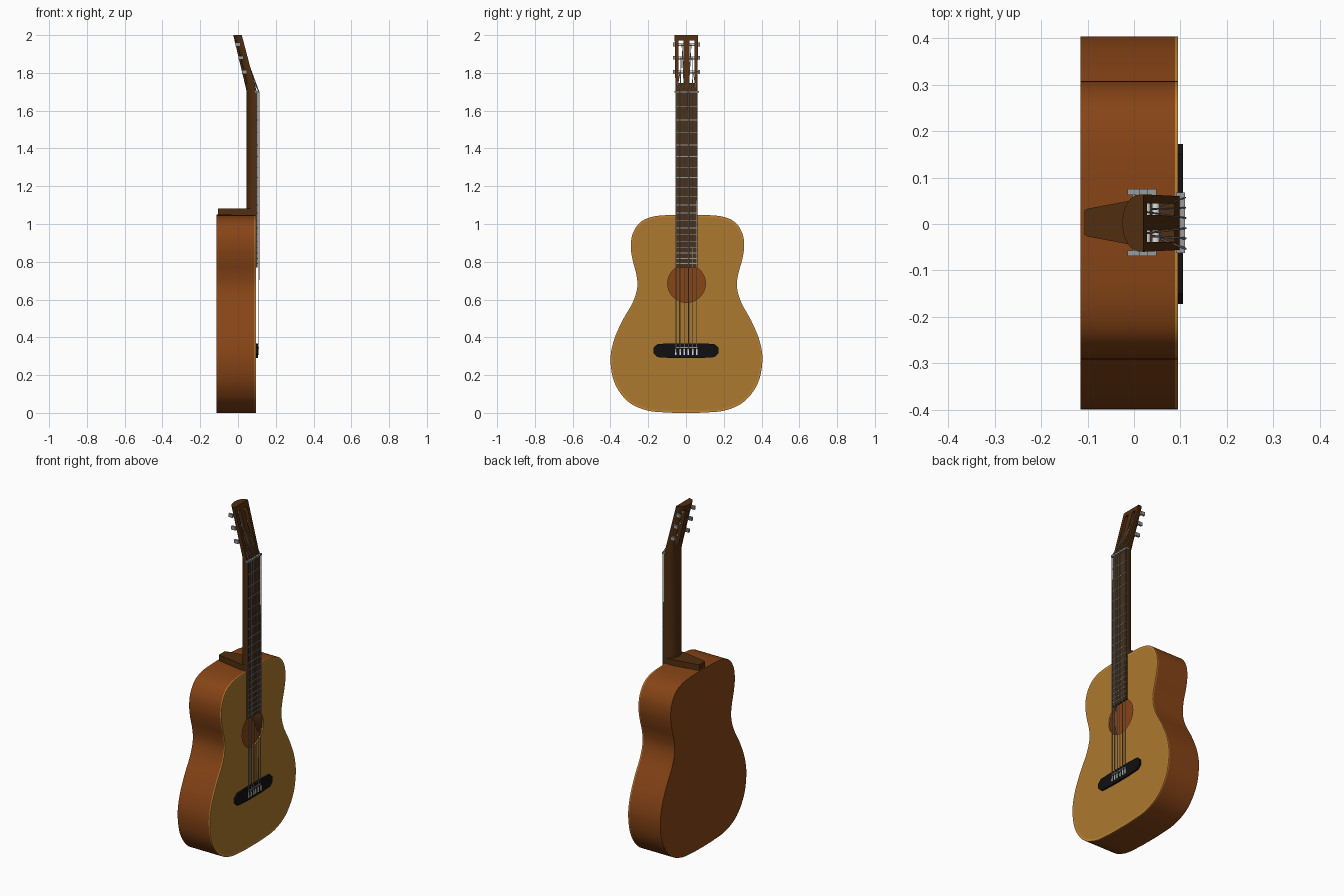
import bpy
import math

if "Cube" in bpy.data.objects:
    bpy.data.objects.remove(bpy.data.objects["Cube"])


def material(name, r, g, b):
    m = bpy.data.materials.new(name)
    m.use_nodes = True
    m.diffuse_color = (r, g, b, 1)
    m.node_tree.nodes["Principled BSDF"].inputs["Base Color"].default_value = (r, g, b, 1)
    return m


SIDE = material("reddish side wood", 0.24, 0.058, 0.008)
TOP = material("golden top wood", 0.42, 0.19, 0.028)
BINDING = material("amber binding", 0.52, 0.23, 0.035)
NECK = material("dark neck wood", 0.08, 0.027, 0.005)
BOARD = material("fretboard wood", 0.07, 0.032, 0.012)
BLACK = material("black bridge", 0.005, 0.005, 0.005)
METAL = material("grey metal", 0.33, 0.33, 0.33)
WHITE = material("pale rollers", 0.75, 0.75, 0.72)


def loft(name, rings, mats, rule=None, caps=(True, True)):
    """Skin a list of equal-length rings; rule gives a material slot per band."""
    n = len(rings[0])
    verts = [p for ring in rings for p in ring]
    faces, slots = [], []
    for k in range(len(rings) - 1):
        for i in range(n):
            j = (i + 1) % n
            faces.append((k * n + i, k * n + j, (k + 1) * n + j, (k + 1) * n + i))
            slots.append(rule[k] if rule else 0)
    if caps[0]:
        faces.append(tuple(reversed(range(n))))
        slots.append(0)
    if caps[1]:
        faces.append(tuple(range((len(rings) - 1) * n, len(rings) * n)))
        slots.append(rule[-1] if rule else 0)
    me = bpy.data.meshes.new(name)
    me.from_pydata(verts, [], faces)
    for m in mats:
        me.materials.append(m)
    for poly, s in zip(me.polygons, slots):
        poly.material_index = s
    ob = bpy.data.objects.new(name, me)
    bpy.context.collection.objects.link(ob)
    return ob


def plate(name, outline, x0, x1, mat):
    """Extrude a (y, z) outline along x."""
    return loft(name, [[(x, y, z) for y, z in outline] for x in (x0, x1)], [mat])


def box(name, centre, size, mat):
    (x, y, z), (a, b, c) = centre, [s / 2 for s in size]
    return plate(name, [(y - b, z - c), (y + b, z - c), (y + b, z + c), (y - b, z + c)],
                 x - a, x + a, mat)


def rod(name, x, z, y0, y1, radius, mat):
    """Cylinder lying along y."""
    rings = [[(x + radius * math.cos(t * math.tau / 12), y, z - radius * math.sin(t * math.tau / 12))
              for t in range(12)] for y in sorted((y0, y1))]
    return loft(name, rings, [mat])


def smooth_path(pts, steps):
    """Catmull-Rom curve through points, without the end guides."""
    out = []
    for a, b, c, d in zip(pts, pts[1:], pts[2:], pts[3:]):
        for s in range(steps):
            t = s / steps
            out.append(tuple(0.5 * (2 * q + (r - p) * t + (2 * p - 5 * q + 4 * r - u) * t * t
                                    + (3 * q - p - 3 * r + u) * t ** 3)
                             for p, q, r, u in zip(a, b, c, d)))
    return out


# Body outline: right half as a curve, mirrored, with a slight lean
half = [(-.1, .002), (0, 0), (.1, .002), (.21, .014), (.31, .062), (.38, .16), (.402, .28),
        (.385, .385), (.34, .49), (.287, .585), (.264, .665), (.27, .735), (.29, .81),
        (.3, .88), (.29, .95), (.25, 1.01), (.18, 1.04), (.08, 1.048), (0, 1.049), (-.08, 1.048)]
curve = smooth_path(half, 5) + [(0, 1.049)]
outline = curve + [(-y, z) for y, z in reversed(curve[1:-1])]
outline = [(y + 0.009 * z, z) for y, z in outline]

HOLE_Y, HOLE_Z, HOLE_R = 0.003, 0.685, 0.1


def body_ring(x, scale=1.0):
    return [(x, y * scale, .525 + (z - .525) * scale) for y, z in outline]


def hole_ring(x):
    ring = []
    for y, z in outline:
        a = math.atan2(z - HOLE_Z, y - HOLE_Y)
        ring.append((x, HOLE_Y + HOLE_R * math.cos(a), HOLE_Z + HOLE_R * math.sin(a)))
    return ring


loft("body", [body_ring(-.115), body_ring(.088), body_ring(.095), body_ring(.095, .978),
              hole_ring(.095), hole_ring(.086)],
     [SIDE, BINDING, TOP], rule=[0, 1, 1, 2, 2], caps=(True, False))

# Inner shell seen through the sound hole
lining = loft("body_lining", [body_ring(-.105, .98), body_ring(.086, .98)], [SIDE], caps=(True, False))
lining.data.flip_normals()


# Neck and headstock: one D-shaped section swept up and bent back
def d_section(back, front, width, z):
    arc = [math.pi * k / 16 for k in range(17)]
    return [(front - (front - back) * math.sin(a) ** .8, width * math.cos(a) + .002, z) for a in arc]


neck = loft("neck", [d_section(.045, .096, .057, 1.04), d_section(.045, .098, .058, 1.705),
                     d_section(-.025, .02, .062, 2.0)], [NECK])


def head_mid(z):
    t = (z - 1.705) / .295
    return .0715 - t * .074


for side in (-1, 1):
    cutter = box("slot_cutter", (.04, .003 + side * .029, 1.858), (.4, .025, .225), NECK)
    cutter.hide_render = True
    mod = neck.modifiers.new("slot", "BOOLEAN")
    mod.operation, mod.solver, mod.object = "DIFFERENCE", "EXACT", cutter
    bpy.context.view_layer.objects.active = neck
    bpy.ops.object.modifier_apply(modifier="slot")
    bpy.data.objects.remove(cutter)

# Heel: tapered block on the shoulder of the body
heel = [(-.107, .026), (-.1, .03), (-.02, .045), (.05, .057), (.097, .057)]
heel_loop = [(x, -w + .003) for x, w in heel] + [(x, w + .003) for x, w in reversed(heel)]
loft("heel", [[(x, y, z) for x, y in heel_loop] for z in (1.03, 1.083)], [NECK])

# Fretboard, frets and nut
box("fretboard", (.098, .002, 1.235), (.012, .116, .93), BOARD)
SADDLE, NUT = 0.335, 1.70
for n in range(1, 20):
    z = SADDLE + (NUT - SADDLE) * 2 ** (-n / 12)
    box("fret", (.1045, .002, z), (.003, .116, .004), METAL)
box("nut", (.1, .003, NUT), (.02, .13, .01), METAL)

# Bridge with saddle and string pins
bridge = [(-.172, .315), (-.15, .295), (-.07, .29), (.07, .29), (.15, .295), (.172, .315),
          (.172, .345), (.15, .365), (.07, .368), (-.07, .368), (-.15, .365), (-.172, .345)]
plate("bridge", bridge, .094, .106, BLACK)
box("saddle", (.107, .002, SADDLE + .012), (.005, .116, .005), METAL)

# Strings with pins, rollers, tuner shafts and knobs
ROLLER_Z = (1.805, 1.88, 1.95)
for i in range(6):
    side = -1 if i < 3 else 1
    k = i if i < 3 else 5 - i
    y = -.053 + i * .022
    z = ROLLER_Z[k]
    mid = head_mid(z)
    path = [(.107, y, .31), (.11, y, SADDLE + .012), (.111, y, NUT),
            (mid + .009, .003 + side * (.034 - .005 * k), z)]
    cu = bpy.data.curves.new("string", "CURVE")
    cu.dimensions = "3D"
    cu.bevel_depth = .0026 - i * .0002
    cu.bevel_resolution = 1
    cu.materials.append(METAL)
    sp = cu.splines.new("POLY")
    sp.points.add(len(path) - 1)
    for pt, p in zip(sp.points, path):
        pt.co = (*p, 1)
    bpy.context.collection.objects.link(bpy.data.objects.new("string", cu))
    box("string_pin", (.107, y, .322), (.006, .008, .03), WHITE)
    rod("tuner_roller", mid, z, .003 + side * .016, .003 + side * .042, .008, WHITE)
    rod("tuner_shaft", mid - .01, z, .003 + side * .04, .003 + side * .064, .004, METAL)
    box("tuner_knob", (mid - .011, .003 + side * .066, z), (.026, .012, .02), METAL)

# Smooth shading with sharp edges kept
bpy.ops.object.select_all(action="DESELECT")
for ob in bpy.context.collection.objects:
    if ob.type == "MESH":
        ob.select_set(True)
        bpy.context.view_layer.objects.active = ob
bpy.ops.object.shade_smooth_by_angle(angle=math.radians(35))
